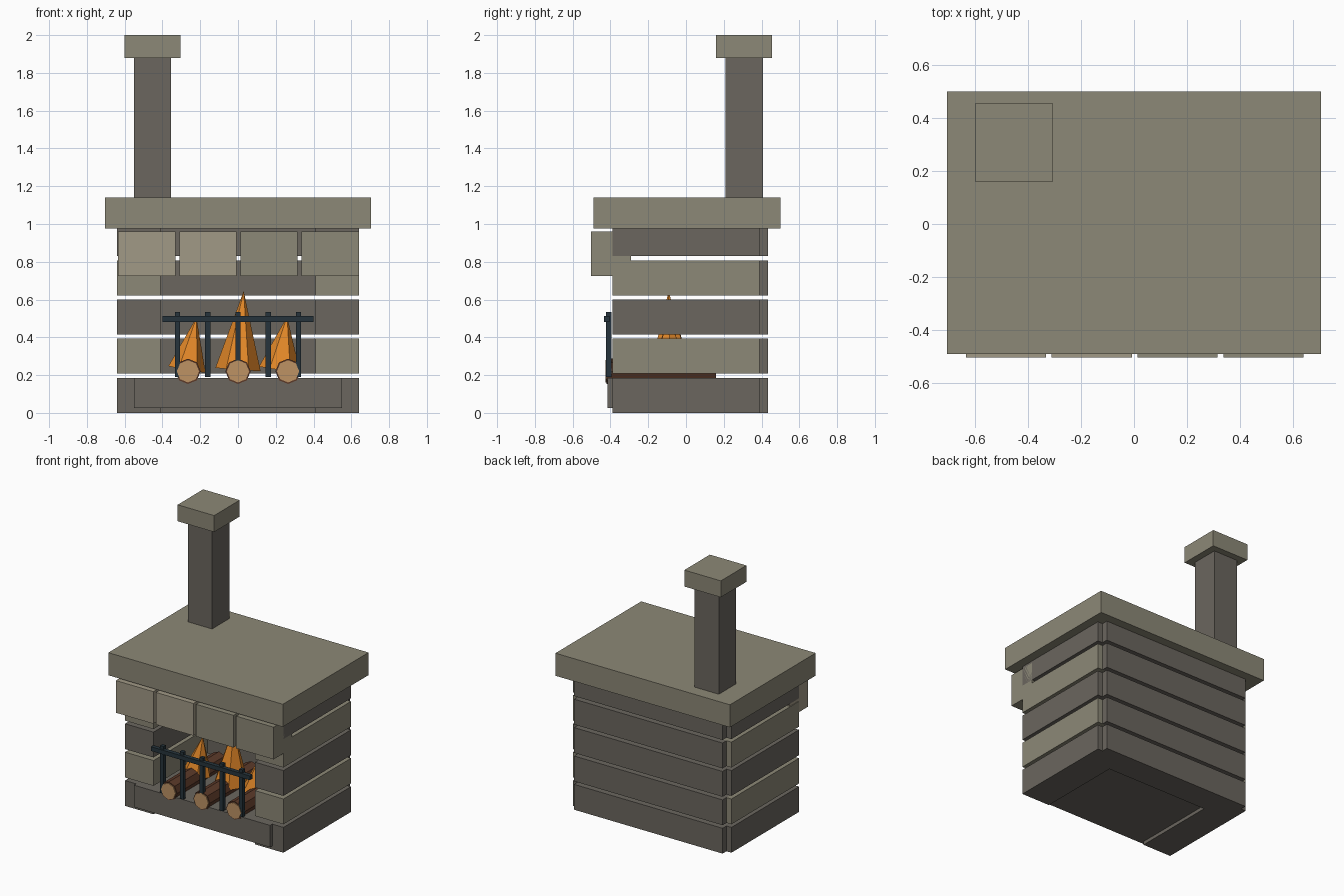
import bpy, bmesh
from math import pi, cos, sin
from mathutils import Vector, Matrix

if "Cube" in bpy.data.objects:
    bpy.data.objects.remove(bpy.data.objects["Cube"])


def material(name, r, g, b):
    m = bpy.data.materials.new(name)
    m.diffuse_color = [(c / 255) ** 2.2 for c in (r, g, b)] + [1]
    m.use_nodes = True
    m.node_tree.nodes["Principled BSDF"].inputs["Base Color"].default_value = m.diffuse_color
    return m


DARK = material("dark_stone", 106, 102, 95)
LIGHT = material("light_stone", 139, 135, 118)
TAN = material("tan_stone", 160, 152, 133)
IRON = material("iron", 42, 55, 62)
BARK = material("bark", 92, 60, 45)
WOOD = material("cut_wood", 188, 145, 100)
FIRE = material("flame", 228, 136, 45)


def finish(name, bm, mat):
    me = bpy.data.meshes.new(name)
    bmesh.ops.recalc_face_normals(bm, faces=bm.faces)
    bm.to_mesh(me)
    bm.free()
    me.materials.append(mat)
    ob = bpy.data.objects.new(name, me)
    bpy.context.collection.objects.link(ob)
    return ob


def box(name, x, y, z, mat):
    """Box from (min, max) ranges on each axis."""
    bm = bmesh.new()
    bmesh.ops.create_cube(bm, size=1)
    for v in bm.verts:
        v.co = Vector([r[0] if c < 0 else r[1] for c, r in zip(v.co, (x, y, z))])
    return finish(name, bm, mat)


def cone(name, start, end, r1, r2, sides, mat, spin=0.0):
    """Faceted cone or cylinder between two points."""
    a, b = Vector(start), Vector(end)
    d = b - a
    bm = bmesh.new()
    bmesh.ops.create_cone(bm, cap_ends=True, segments=sides, radius1=r1, radius2=r2,
                          depth=d.length)
    rot = d.to_track_quat('Z', 'Y').to_matrix().to_4x4()
    bm.transform(Matrix.Translation((a + b) / 2) @ rot @ Matrix.Rotation(spin, 4, 'Z'))
    return finish(name, bm, mat)


# Stone courses: two side walls and a back wall
for i in range(5):
    z = (i * 0.2075, i * 0.2075 + 0.185)
    stone = LIGHT if i % 2 else DARK
    box(f"right_wall_course_{i}", (0.41, 0.64), (-0.39, 0.39), z, stone)
    box(f"left_wall_course_{i}", (-0.64, -0.41), (-0.39, 0.39), z, stone)
    box(f"back_wall_course_{i}", (-0.60, 0.60), (0.235, 0.435), z, DARK)

# Hearth, mantel slab and lintel stones
box("hearth", (-0.55, 0.55), (-0.415, 0.30), (0.025, 0.185), DARK)
box("mantel_slab", (-0.705, 0.705), (-0.49, 0.50), (0.975, 1.14), LIGHT)
for i in range(4):
    x = -0.635 + i * 0.324
    box(f"lintel_stone_{i}", (x, x + 0.303), (-0.503, -0.29), (0.725, 0.96),
        TAN if i < 2 else LIGHT)

# Chimney
box("chimney_stack", (-0.55, -0.355), (0.208, 0.407), (1.12, 1.89), DARK)
box("chimney_cap", (-0.60, -0.305), (0.16, 0.455), (1.88, 2.0), LIGHT)

# Logs with pale cut ends
for i in range(3):
    x = (i - 1) * 0.265
    cone(f"log_{i}", (x, -0.42, 0.22), (x, 0.16, 0.22), 0.067, 0.067, 8, BARK)
    cone(f"log_end_{i}", (x, -0.427, 0.22), (x, -0.415, 0.22), 0.059, 0.059, 8, WOOD)

# Flames: base point, tip and radius
for i, (bx, tx, tz, r) in enumerate([(-0.27, -0.22, 0.505, 0.10),
                                     (0.0, 0.03, 0.645, 0.12),
                                     (0.22, 0.26, 0.51, 0.11)]):
    cone(f"flame_{i}", (bx, -0.085, 0.23), (tx, -0.092, tz), r, 0, 6, FIRE, 0.2)

# Fire guard
for i in range(5):
    x = (i - 2) * 0.16
    box(f"guard_bar_{i}", (x - 0.014, x + 0.014), (-0.423, -0.395), (0.19, 0.535), IRON)
box("guard_rail", (-0.40, 0.40), (-0.434, -0.404), (0.482, 0.513), IRON)
